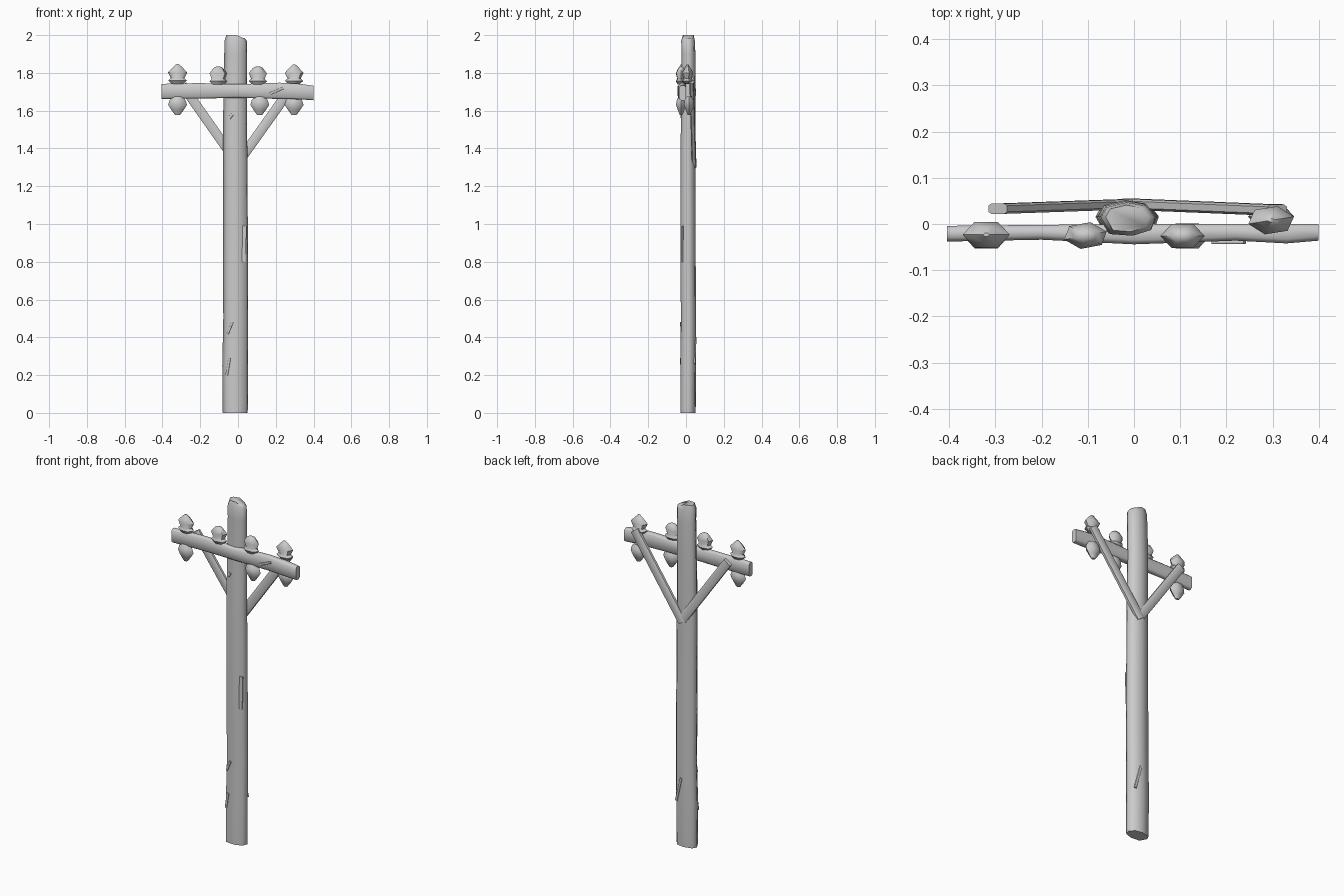
import bpy, bmesh, math, random
from mathutils import Vector

random.seed(4)
if "Cube" in bpy.data.objects:
    bpy.data.objects.remove(bpy.data.objects["Cube"])

GREY = (0.6, 0.6, 0.6, 1)
grey = bpy.data.materials.new("weathered grey")
grey.use_nodes = True
grey.diffuse_color = GREY
grey.node_tree.nodes["Principled BSDF"].inputs["Base Color"].default_value = GREY


def loft(name, rings, angle=50):
    """Skin a stack of equal-length rings and cap both ends."""
    bm = bmesh.new()
    rows = [[bm.verts.new(p) for p in ring] for ring in rings]
    n = len(rows[0])
    for a, b in zip(rows, rows[1:]):
        for i in range(n):
            bm.faces.new((a[i], a[(i + 1) % n], b[(i + 1) % n], b[i]))
    bm.faces.new(rows[0][::-1])
    bm.faces.new(rows[-1])
    bmesh.ops.recalc_face_normals(bm, faces=bm.faces)
    mesh = bpy.data.meshes.new(name)
    bm.to_mesh(mesh)
    bm.free()
    obj = bpy.data.objects.new(name, mesh)
    bpy.context.collection.objects.link(obj)
    mesh.materials.append(grey)
    bpy.ops.object.select_all(action="DESELECT")
    obj.select_set(True)
    bpy.context.view_layer.objects.active = obj
    bpy.ops.object.shade_smooth_by_angle(angle=math.radians(angle))
    return obj


def beam(name, start, end, width, depth):
    """Chamfered square timber between two points, flat towards the front."""
    start, end = Vector(start), Vector(end)
    along = (end - start).normalized()
    side = along.cross(Vector((0, 1, 0))).normalized()
    front = side.cross(along)
    w, d = width / 2, depth / 2
    section = [(-1, -.6), (-.7, -1), (.7, -1), (1, -.6), (1, .6), (.7, 1), (-.7, 1), (-1, .6)]
    rings = [[start.lerp(end, t) + side * a * w + front * b * d for a, b in section]
             for t in (0, 0.5, 1)]
    return loft(name, rings)


def insulator(name, x, y, z, profile, squash=0.62, turn=0.0):
    """Six-sided turned shape from (height, radius) pairs."""
    rings = []
    for h, r in profile:
        rings.append([(x + r * math.cos(turn + i * math.tau / 6),
                       y + squash * r * math.sin(turn + i * math.tau / 6), z + h)
                      for i in range(6)])
    return loft(name, rings)


# Post: irregular oval section, slightly tapered, chamfered top
section = [(-.068, .005), (-.054, .03), (-.005, .042), (.042, .034),
           (.066, .005), (.055, -.026), (.01, -.04), (-.045, -.036)]
levels = [(0, .98), (.03, 1), (.25, 1.01), (.5, .98), (.8, .99), (1.1, .97),
          (1.4, .96), (1.7, .93), (1.9, .9), (1.97, .88), (2.0, .7)]
rings = []
for z, s in levels:
    cx = -.013 + random.uniform(-.002, .002)
    cy = .011 + random.uniform(-.002, .002)
    top_slope = [-.014 * (x > .03) for x, y in section] if z == 2 else [0] * 8
    rings.append([(cx + x * s, cy + y * s, z + dz) for (x, y), dz in zip(section, top_slope)])
loft("post", rings, 60)

# Crossarm: sagging, uneven timber in front of the post
arm_rings = []
for x, low, high, front, back in [(-.405, 1.662, 1.742, -.038, -.004), (-.2, 1.664, 1.746, -.034, -.002),
                                  (0, 1.668, 1.74, -.044, 0), (.22, 1.662, 1.748, -.036, 0),
                                  (.33, 1.66, 1.742, -.042, 0), (.4, 1.655, 1.732, -.036, 0)]:
    c = .009
    arm_rings.append([(x, front, low + c), (x, front + c, low), (x, back - c, low), (x, back, low + c),
                      (x, back, high - c), (x, back - c, high), (x, front + c, high), (x, front, high - c)])
loft("crossarm", arm_rings, 60)

# Diagonal braces behind the crossarm
beam("right_brace", (-.01, .043, 1.33), (-.295, .033, 1.735), .05, .022)
beam("left_brace", (-.01, .043, 1.31), (.31, .03, 1.76), .052, .024)

# Insulators standing on the crossarm
upper = [(0, .03), (.018, .05), (.03, .036), (.06, .051), (.085, .028), (.105, .007)]
stubby = [(0, .03), (.018, .048), (.03, .036), (.06, .048), (.088, .026), (.095, .012)]
for name, x, y, z, shape, turn in [("outer_right", -.32, -.023, 1.742, upper, 0),
                                   ("inner_right", -.105, -.025, 1.738, stubby, .3),
                                   ("inner_left", .105, -.026, 1.738, stubby, 0),
                                   ("outer_left", .297, .008, 1.74, upper, .25)]:
    insulator("upper_insulator_" + name, x, y, z, shape, turn=turn)

# Insulators hanging underneath
lower = [(0, .012), (.028, .033), (.055, .05), (.08, .042), (.1, .025)]
for name, x, y in [("outer_right", -.32, -.026), ("inner_left", .115, -.026), ("outer_left", .297, .016)]:
    insulator("lower_insulator_" + name, x, y, 1.576, lower)


# Raised wood splinters on the faces of the post
def splinter(name, a, b, width):
    beam(name, a, b, width, .009)


splinter("splinter_low", (-.06, -.024, .2), (-.045, -.027, .29), .014)
splinter("splinter_mid", (-.055, -.024, .42), (-.03, -.027, .48), .012)
splinter("splinter_side", (.03, -.018, .8), (.034, -.018, .99), .022)
splinter("splinter_high", (-.045, -.023, 1.56), (-.03, -.025, 1.58), .014)
splinter("splinter_back", (.03, .046, .26), (-.005, .051, .4), .014)
splinter("crossarm_splinter", (.17, -.039, 1.69), (.24, -.039, 1.72), .012)
